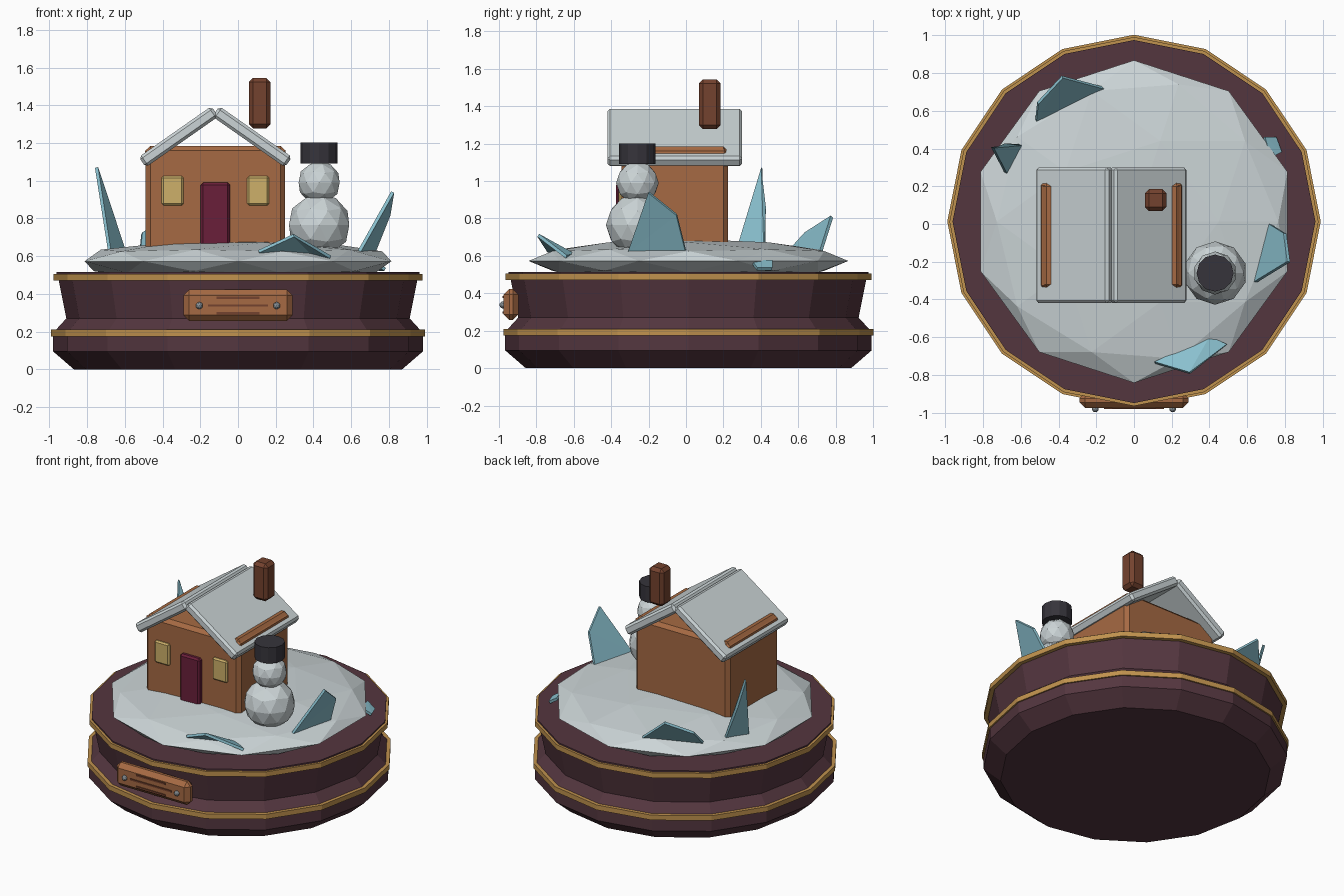
import bpy, bmesh, math
from mathutils import Vector

cube = bpy.data.objects.get("Cube")
if cube:
    bpy.data.objects.remove(cube, do_unlink=True)


def material(name, hex_code):
    """Flat colour from an sRGB hex code, stored as linear."""
    srgb = [int(hex_code[i:i + 2], 16) / 255 for i in (0, 2, 4)]
    col = [c / 12.92 if c < 0.04 else ((c + 0.055) / 1.055) ** 2.4 for c in srgb] + [1]
    m = bpy.data.materials.new(name)
    m.use_nodes = True
    m.diffuse_color = col
    m.node_tree.nodes["Principled BSDF"].inputs["Base Color"].default_value = col
    return m


PLUM = material("plum", "54363F")
GOLD = material("gold", "C0924E")
SNOW = material("snow", "CBD4D6")
WOOD = material("wood", "A66A43")
BRICK = material("brick", "74422E")
CRIMSON = material("crimson", "6A1F3A")
WINDOW = material("window yellow", "CDB06A")
COAL = material("coal", "36343B")
ICE = material("ice blue", "8AC0CE")
STEEL = material("steel", "8A9297")


def finish(name, bm, *mats):
    me = bpy.data.meshes.new(name)
    bm.to_mesh(me)
    bm.free()
    for m in mats:
        me.materials.append(m)
    ob = bpy.data.objects.new(name, me)
    bpy.context.collection.objects.link(ob)
    return ob


def box(name, centre, size, mat, bevel=0.0, tilt=0.0):
    """Box with chamfered edges, tilted about the y axis."""
    bm = bmesh.new()
    bmesh.ops.create_cube(bm, size=1)
    bmesh.ops.scale(bm, vec=size, verts=bm.verts)
    if bevel:
        bmesh.ops.bevel(bm, geom=bm.edges[:], offset=bevel, segments=1, affect='EDGES')
    ob = finish(name, bm, mat)
    ob.location = centre
    ob.rotation_euler.y = tilt
    return ob


def ball(name, centre, radius, mat, flatten=1.0, detail=2):
    bm = bmesh.new()
    bmesh.ops.create_icosphere(bm, subdivisions=detail, radius=radius)
    bmesh.ops.scale(bm, vec=(1, 1, flatten), verts=bm.verts)
    ob = finish(name, bm, mat)
    ob.location = centre
    return ob


def shard(name, points):
    """Thin splinter of ice through four points."""
    bm = bmesh.new()
    a, b, c, d = [bm.verts.new(p) for p in points]
    bm.faces.new((a, b, c))
    bm.faces.new((a, c, d))
    ob = finish(name, bm, ICE)
    mod = ob.modifiers.new("thickness", 'SOLIDIFY')
    mod.thickness = 0.018
    mod.offset = 0


# Turned plinth: (radius, height) profile with two gold bands
MID_Y = 0.013
SIDES = 16
profile = [(0.87, 0), (0.98, 0.095), (0.98, 0.175), (0.99, 0.175), (0.99, 0.21),
           (0.965, 0.21), (0.91, 0.27), (0.95, 0.47), (0.978, 0.47), (0.978, 0.505),
           (0.962, 0.505), (0.962, 0.515)]
bm = bmesh.new()
rings = []
for r, z in profile:
    rings.append([bm.verts.new((r * math.cos(math.tau * i / SIDES),
                                r * math.sin(math.tau * i / SIDES) + MID_Y, z))
                  for i in range(SIDES)])
for k in range(len(rings) - 1):
    lo, hi = rings[k], rings[k + 1]
    for i in range(SIDES):
        j = (i + 1) % SIDES
        f = bm.faces.new((lo[i], lo[j], hi[j], hi[i]))
        f.material_index = int(k in (2, 3, 4, 7, 8, 9))
bm.faces.new(rings[0][::-1])
bm.faces.new(rings[-1])
finish("plinth", bm, PLUM, GOLD)

# Snow mound
ball("snow_mound", (0, MID_Y, 0.573), 0.855, SNOW, flatten=0.137)

# House walls, door and windows
HX, HY = -0.12, -0.06
box("house_walls", (HX, HY, 0.88), (0.74, 0.57, 0.61), WOOD, 0.025)
box("door", (HX, -0.35, 0.79), (0.155, 0.05, 0.4), CRIMSON, 0.012)
for side, label in ((-1, "right"), (1, "left")):
    box(label + "_window", (HX + side * 0.227, -0.347, 0.947),
        (0.116, 0.03, 0.156), WINDOW, 0.01)
    # Roof slab and its batten
    tilt = side * math.radians(35)
    box(label + "_roof", (HX + side * 0.195, HY, 1.233), (0.47, 0.72, 0.066),
        SNOW, 0.015, tilt)
    box(label + "_roof_batten", (HX + side * 0.35, HY, 1.158), (0.05, 0.55, 0.03),
        WOOD, 0.01, tilt)

box("chimney", (0.115, 0.127, 1.411), (0.116, 0.116, 0.266), BRICK, 0.022)

# Snowman
SX, SY = 0.43, -0.26
ball("snowman_body", (SX, SY, 0.765), 0.168, SNOW)
ball("snowman_head", (SX, SY, 0.99), 0.114, SNOW)
bm = bmesh.new()
bmesh.ops.create_cone(bm, cap_ends=True, segments=12, radius1=0.098, radius2=0.098, depth=0.112)
finish("snowman_hat", bm, COAL).location = (SX, SY, 1.146)

# Ice shards
shard("left_shard", [(0.64, -0.31, 0.62), (0.72, 0, 0.62), (0.80, -0.05, 0.82), (0.82, -0.2, 0.94)])
shard("right_shard", [(-0.60, 0.42, 0.62), (-0.68, 0.27, 0.62), (-0.75, 0.405, 1.07), (-0.69, 0.42, 0.86)])
shard("back_shard", [(-0.52, 0.55, 0.62), (-0.155, 0.72, 0.62), (-0.38, 0.78, 0.81), (-0.51, 0.64, 0.72)])
shard("front_shard", [(0.40, -0.60, 0.605), (0.11, -0.735, 0.625), (0.295, -0.79, 0.71), (0.49, -0.64, 0.595)])
shard("small_shard", [(0.69, 0.46, 0.57), (0.72, 0.35, 0.57), (0.78, 0.38, 0.53), (0.75, 0.46, 0.53)])

# Plaque with grooved bars and rivets
box("plaque", (0, -0.935, 0.34), (0.58, 0.08, 0.165), WOOD, 0.03)
for i, width in enumerate((0.23, 0.32, 0.23)):
    box("plaque_bar_%d" % (i + 1), (0, -0.977, 0.298 + 0.041 * i), (width, 0.009, 0.012), BRICK)
for x in (-0.205, 0.205):
    ball("plaque_rivet", (x, -0.979, 0.338), 0.019, STEEL)
